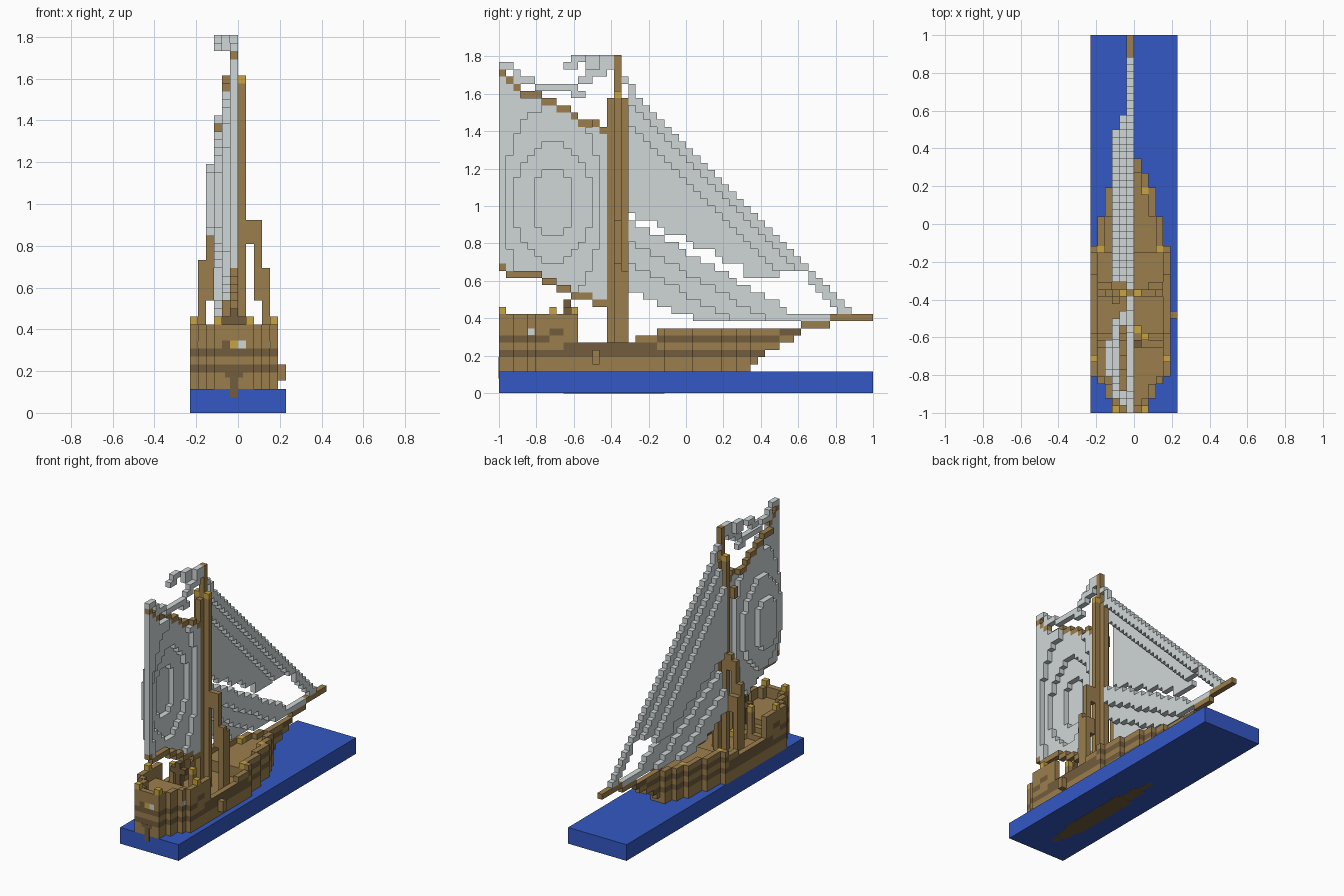
import bpy, bmesh
from mathutils import Vector

if "Cube" in bpy.data.objects:
    bpy.data.objects.remove(bpy.data.objects["Cube"])

U = 1 / 26            # edge of one block
MID = 5               # block column of the centre line


def material(name, r, g, b):
    m = bpy.data.materials.new(name)
    m.use_nodes = True
    m.diffuse_color = (r, g, b, 1)
    m.node_tree.nodes["Principled BSDF"].inputs["Base Color"].default_value = (r, g, b, 1)
    return m


WOOD, DARK, GOLD, CLOTH, SEA = range(5)
MATS = [material("wood", .33, .21, .075), material("dark wood", .17, .11, .045),
        material("gold", .57, .37, .055), material("sail cloth", .63, .68, .68),
        material("sea blue", .033, .098, .55)]


def place(i, j, k):
    return Vector((i - 6, j - 26, k)) * U


def finish(name, bm):
    bmesh.ops.remove_doubles(bm, verts=bm.verts[:], dist=1e-5)
    me = bpy.data.meshes.new(name)
    bm.to_mesh(me)
    bm.free()
    for m in MATS:
        me.materials.append(m)
    ob = bpy.data.objects.new(name, me)
    bpy.context.collection.objects.link(ob)


def blocks(name, cells, plain_top=False):
    """Turn {(i, j, k): colour} into the outer faces of a block model."""
    bm = bmesh.new()
    for c, colour in cells.items():
        for axis in range(3):
            for side in (0, 1):
                near = list(c)
                near[axis] += 2 * side - 1
                if tuple(near) in cells:
                    continue
                ring = []
                for a, b in ((0, 0), (1, 0), (1, 1), (0, 1)):
                    p = list(c)
                    p[axis] += side
                    p[(axis + 1) % 3] += a
                    p[(axis + 2) % 3] += b
                    ring.append(bm.verts.new(place(*p)))
                f = bm.faces.new(ring if side else ring[::-1])
                painted_top = plain_top and axis == 2 and colour == DARK
                f.material_index = WOOD if painted_top else colour
    finish(name, bm)


def box(name, lo, hi, colour):
    bm = bmesh.new()
    bmesh.ops.create_cube(bm, size=1)
    a, b = place(*lo), place(*hi)
    for v in bm.verts:
        v.co = Vector([(a[n] + b[n]) / 2 + v.co[n] * (b[n] - a[n]) for n in range(3)])
    for f in bm.faces:
        f.material_index = colour
    finish(name, bm)


def fill(cells, ri, rj, rk, colour):
    for i in ri:
        for j in rj:
            for k in rk:
                cells[i, j, k] = colour


def one(n):
    return range(n, n + 1)


def step(n, table, last):
    """Value of the first table row whose limit lies above n."""
    return next((v for limit, v in table if n < limit), last)


# Water slab, with the keel and rudder showing flush in it
box("water", (0, 0, 0), (12, 52, 3), SEA)
for half, start, end in ((.5, 4, 30), (1.1, 6, 27), (1.7, 9, 23)):
    box("keel_plate", (5.5 - half, start, -.02 * half), (5.5 + half, end, .02), DARK)
box("rudder", (5, -.03, 2), (6, .03, 5), DARK)
box("rudder_top", (4.4, -.02, 4.4), (6.6, .02, 5), DARK)


# Hull: stepped outline, raised stern, low waist, bulwark round the deck
def half_width(j):
    if not 0 <= j < 42:
        return -1
    return step(j, ((2, 2), (4, 3), (5, 4), (23, 5), (27, 4), (31, 3), (33, 2), (35, 1)), 0)


def inside(i, j):
    return abs(i - MID) <= half_width(j)


hull = {}
stem_end = dict(zip(range(3, 9), (35, 36, 37, 39, 41, 42)))
for j in range(42):
    rail = step(j, ((11, 11), (19, 7), (22, 8)), 9)
    deck = step(j, ((9, 9), (10, 8), (11, 7), (22, 6)), 8)
    upper_band = step(j, ((7, 7), (9, 8), (22, 6), (39, 7)), 8)
    for i in range(11):
        if not inside(i, j):
            continue
        rim = not all(inside(i + a, j + b) for a, b in ((1, 0), (-1, 0), (0, 1), (0, -1)))
        for k in range(3, rail if rim else deck):
            if j < stem_end.get(k, 42):
                hull[i, j, k] = DARK if rim and k in (5, upper_band) else WOOD
# Stern windows and the block on the side
for i, colour in ((4, DARK), (5, GOLD), (6, CLOTH)):
    hull[i, 0, 8] = colour
fill(hull, one(11), one(13), (4, 5), WOOD)
# Posts beside the steps, post caps and portholes
fill(hull, (3, 7), one(10), range(7, 11), WOOD)
for side in (-1, 1):
    for off, j, k in ((2, 0, 11), (5, 7, 11), (2, 10, 11), (1, 11, 6), (4, 22, 8), (2, 30, 8)):
        hull[MID + side * off, j, k] = GOLD
    edge = MID + .5 + side * 4.5
    box("porthole", (edge - .03, 4.05, 8.05), (edge + .03, 4.95, 8.95), CLOTH)
blocks("hull", hull, plain_top=True)

# Steering wheel
wheel = {}
fill(wheel, one(MID), one(9), range(8, 13), DARK)
fill(wheel, (4, 6), one(9), one(11), DARK)
blocks("steering_wheel", wheel)

# Bowsprit
sprit = {}
fill(sprit, one(MID), range(42, 46), one(9), WOOD)
fill(sprit, one(MID), range(46, 52), one(10), WOOD)
blocks("bowsprit", sprit)

# Mast with a cross-shaped section
mast = {}
fill(mast, one(MID), one(16), range(6, 47), WOOD)
fill(mast, one(MID), (15, 17), range(6, 41), WOOD)
fill(mast, (4, 6), one(16), range(6, 42), WOOD)
for i in (4, 6):
    mast[i, 16, 41] = GOLD
fill(mast, one(3), one(15), (34, 35), WOOD)
blocks("mast", mast)

# Shrouds stepping down to both rails
for name, side, drop in (("left_shroud", 1, 0), ("right_shroud", -1, 1)):
    shroud = {}
    for off, low, high in ((2, 21, 24), (3, 14, 24 - drop), (4, 6, 18 + drop)):
        fill(shroud, one(MID + side * off), one(16), range(low, high), WOOD)
        fill(shroud, one(MID + side * off), one(17), range(low, min(high, 17)), WOOD)
    blocks(name, shroud)


# Mainsail between boom and gaff, bulging to the right
def gaff(j):
    return step(j, ((1, 44), (2, 43), (3, 42), (6, 41), (8, 40), (10, 39), (11, 38), (14, 37)), 36)


def boom(j):
    return step(j, ((1, 17), (6, 16), (8, 15), (10, 14), (13, 13)), 12)


sail, spars = {}, {}
for j in range(15):
    top, low = gaff(j), boom(j)
    spars[MID - (2 < j < 13), j, top] = WOOD
    spars[MID, j, low] = WOOD
    for k in range(low + 1, top):
        # one step outward for every oval that holds the block
        depth = sum(((j - 7) / a) ** 2 + ((k - 26) / b) ** 2 < 1
                    for a, b in ((2.7, 5), (5.4, 8.4), (7, 13.5)))
        sail[MID - depth, j, k] = CLOTH
blocks("mainsail", sail)
blocks("gaff_and_boom", spars)

# Large jib under the forestay, and a small jib below it
jib, small_jib = {}, {}
for j in range(18, 50):
    top = 60 - j
    low = round(25 - (j - 18) * .5) if j < 34 else 16 if j < 39 else 17 if j < 43 else top - 2
    for k in range(max(low, 10), top):
        jib[MID - min(2, (top - k) // 3), j, k] = CLOTH
for j in range(17, 19):
    jib[MID, j, 60 - j] = CLOTH
for j in range(18, 46):
    top = max(11, round(24 - (j - 18) * .57))
    low = max(10, round(14 - (j - 18) * .42))
    for k in range(low, top):
        small_jib[MID - min(2, (top - k - 1) // 3), j, k] = CLOTH
blocks("large_jib", jib)
blocks("small_jib", small_jib)

# Line from the gaff end to the mast
line = {}
for start, end, k in ((0, 2, 45), (2, 3, 44), (2, 5, 43), (5, 7, 42), (7, 11, 42),
                      (10, 12, 41), (11, 13, 43), (12, 15, 44)):
    fill(line, one(MID), range(start, end), one(k), CLOTH)
blocks("gaff_line", line)

# Pennant curling away from the masthead
pennant = {}
fill(pennant, one(MID), (14, 15), (45, 46), CLOTH)
fill(pennant, one(4), (12, 13), (45, 46), CLOTH)
fill(pennant, one(3), (10, 11), one(46), CLOTH)
fill(pennant, one(3), (9, 10), one(45), CLOTH)
blocks("pennant", pennant)
